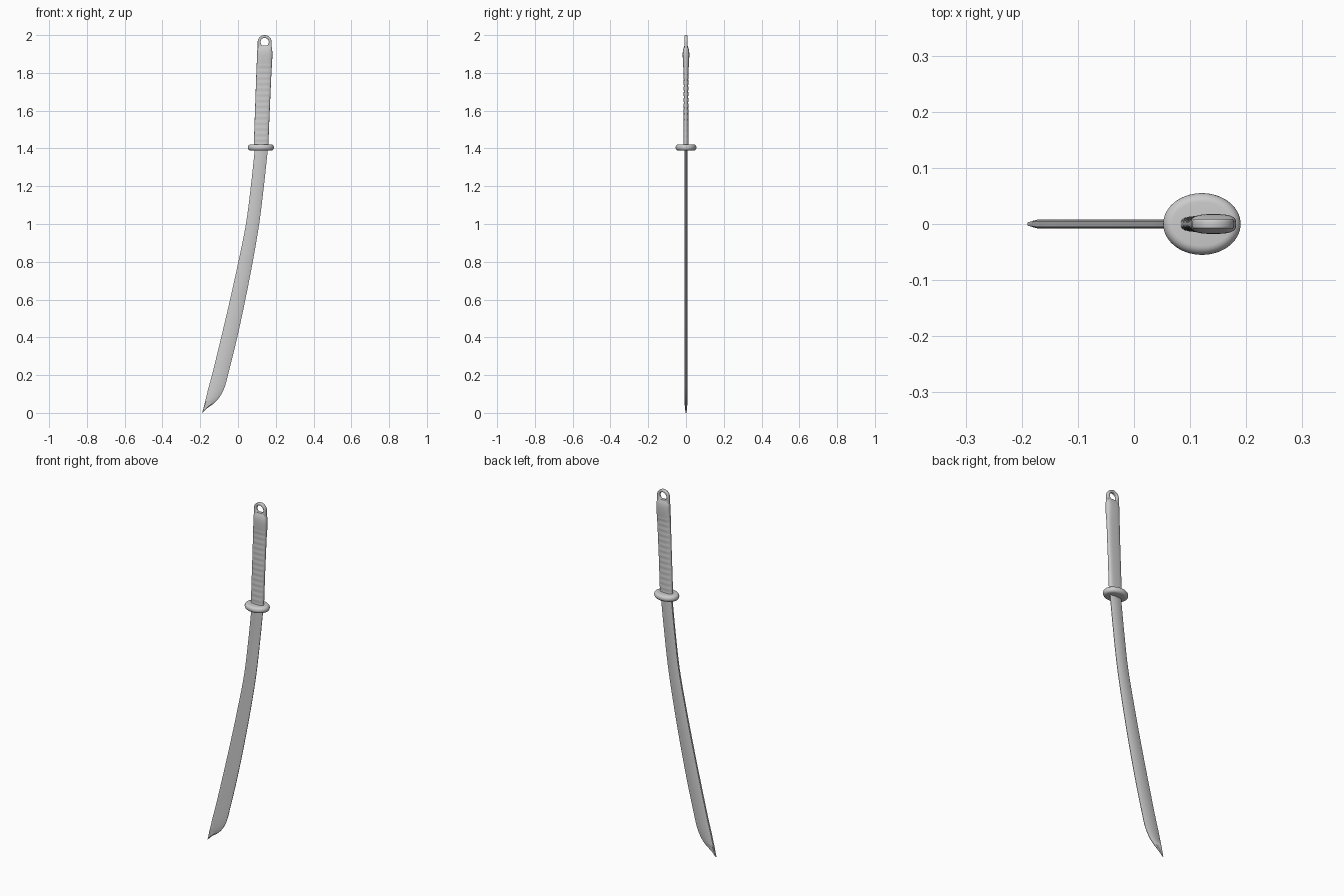
import bpy, bmesh, math

if "Cube" in bpy.data.objects:
    bpy.data.objects.remove(bpy.data.objects["Cube"])


def loft(name, rings):
    """Skin a stack of equal-sized closed rings and cap both ends."""
    bm = bmesh.new()
    rows = [[bm.verts.new(p) for p in ring] for ring in rings]
    n = len(rows[0])
    for a, b in zip(rows, rows[1:]):
        for i in range(n):
            j = (i + 1) % n
            bm.faces.new((a[i], a[j], b[j], b[i]))
    bm.faces.new(rows[0][::-1])
    bm.faces.new(rows[-1])
    bmesh.ops.recalc_face_normals(bm, faces=bm.faces)
    mesh = bpy.data.meshes.new(name)
    bm.to_mesh(mesh)
    bm.free()
    obj = bpy.data.objects.new(name, mesh)
    bpy.context.collection.objects.link(obj)
    smooth(obj)
    return obj


def smooth(obj, angle=35):
    bpy.ops.object.select_all(action='DESELECT')
    obj.select_set(True)
    bpy.context.view_layer.objects.active = obj
    bpy.ops.object.shade_smooth_by_angle(angle=math.radians(angle))


def oval(cx, rx, ry, z, power=2.0, n=40):
    ring = []
    for i in range(n):
        a = 2 * math.pi * i / n
        c, s = math.cos(a), math.sin(a)
        ring.append((cx + rx * math.copysign(abs(c) ** (2 / power), c),
                     ry * math.copysign(abs(s) ** (2 / power), s), z))
    return ring


def interp(table, z):
    """Catmull-Rom lookup in rows of (z, value, value, ...)."""
    k = max(i for i in range(len(table) - 1) if table[i][0] <= z or i == 0)
    p = [table[min(max(k + d, 0), len(table) - 1)] for d in (-1, 0, 1, 2)]
    t = (z - p[1][0]) / (p[2][0] - p[1][0])
    out = []
    for c in range(1, len(p[0])):
        h = p[2][0] - p[1][0]
        m1 = (p[2][c] - p[0][c]) / (p[2][0] - p[0][0]) * h
        m2 = (p[3][c] - p[1][c]) / (p[3][0] - p[1][0]) * h
        out.append((2*t**3 - 3*t**2 + 1) * p[1][c] + (t**3 - 2*t**2 + t) * m1
                   + (3*t**2 - 2*t**3) * p[2][c] + (t**3 - t**2) * m2)
    return out


# Blade: spine x and cutting-edge x by height, curved with a swept tip
blade = [(0.0, -0.19, -0.188), (0.025, -0.183, -0.163), (0.05, -0.177, -0.128),
         (0.08, -0.169, -0.1), (0.13, -0.157, -0.073), (0.2, -0.138, -0.053),
         (0.4, -0.089, -0.004), (0.6, -0.042, 0.039), (0.8, 0.002, 0.078),
         (1.0, 0.042, 0.112), (1.2, 0.068, 0.137), (1.405, 0.09, 0.159)]
levels = [0.2 * (i / 16) ** 1.5 for i in range(16)] + \
         [0.2 + 1.205 * i / 40 for i in range(41)]
section = [(0, 0.005), (0.07, 0.008), (0.78, 0.008), (1, 0.0015)]
section = section + [(u, -y) for u, y in reversed(section)]
rings = []
for z in levels:
    x0, x1 = interp(blade, z)
    thin = min(1, 0.35 + z * 12)
    rings.append([(x0 + (x1 - x0) * u, y * thin, z) for u, y in section])
loft("blade", rings)

# Guard: oval disc with a rounded rim
guard = []
for i in range(13):
    a = math.pi * (i / 12 - 0.5)
    inset = 0.016 * (1 - math.cos(a))
    guard.append(oval(0.121, 0.069 - inset, 0.055 - inset,
                      1.405 + 0.017 * math.sin(a), n=56))
loft("guard", guard)

# Handle: rounded grip with faint wrap ridges, swelling before the pommel
grip = [(1.405, 0.083, 0.16, 0.014), (1.6, 0.09, 0.168, 0.0125),
        (1.8, 0.097, 0.177, 0.013), (1.89, 0.101, 0.182, 0.0175),
        (1.92, 0.102, 0.181, 0.016), (1.944, 0.106, 0.177, 0.009)]
rings = []
for i in range(91):
    z = 1.405 + 0.539 * i / 90
    x0, x1, half = interp(grip, z)
    if z < 1.85:
        half += 0.0007 * math.sin(z * 2 * math.pi / 0.03)
    rings.append(oval((x0 + x1) / 2, (x1 - x0) / 2, half, z, 3.0))
loft("handle", rings)

# Pommel loop: flat arched plate with a round lanyard hole
cx, cz, outer, inner = 0.141, 1.963, 0.037, 0.022
arch = [(cx + outer * math.cos(math.pi * i / 24),
         cz + outer * math.sin(math.pi * i / 24)) for i in range(25)]
arch += [(cx - outer, 1.915), (cx + outer, 1.915)]
hole = [(cx + inner * math.cos(math.pi * i / 16),
         cz + inner * math.sin(math.pi * i / 16)) for i in range(32)]
curve = bpy.data.curves.new("pommel_loop", 'CURVE')
curve.dimensions = '2D'
curve.fill_mode = 'BOTH'
curve.extrude = 0.004
curve.bevel_depth = 0.005
curve.bevel_resolution = 3
curve.offset = -0.005
for pts in (arch, hole):
    sp = curve.splines.new('POLY')
    sp.points.add(len(pts) - 1)
    for p, (x, z) in zip(sp.points, pts):
        p.co = (x, z, 0, 1)
    sp.use_cyclic_u = True
loop = bpy.data.objects.new("pommel_loop", curve)
bpy.context.collection.objects.link(loop)
loop.rotation_euler = (math.pi / 2, 0, 0)
bpy.ops.object.select_all(action='DESELECT')
loop.select_set(True)
bpy.context.view_layer.objects.active = loop
bpy.ops.object.convert(target='MESH')
smooth(bpy.context.view_layer.objects.active)
